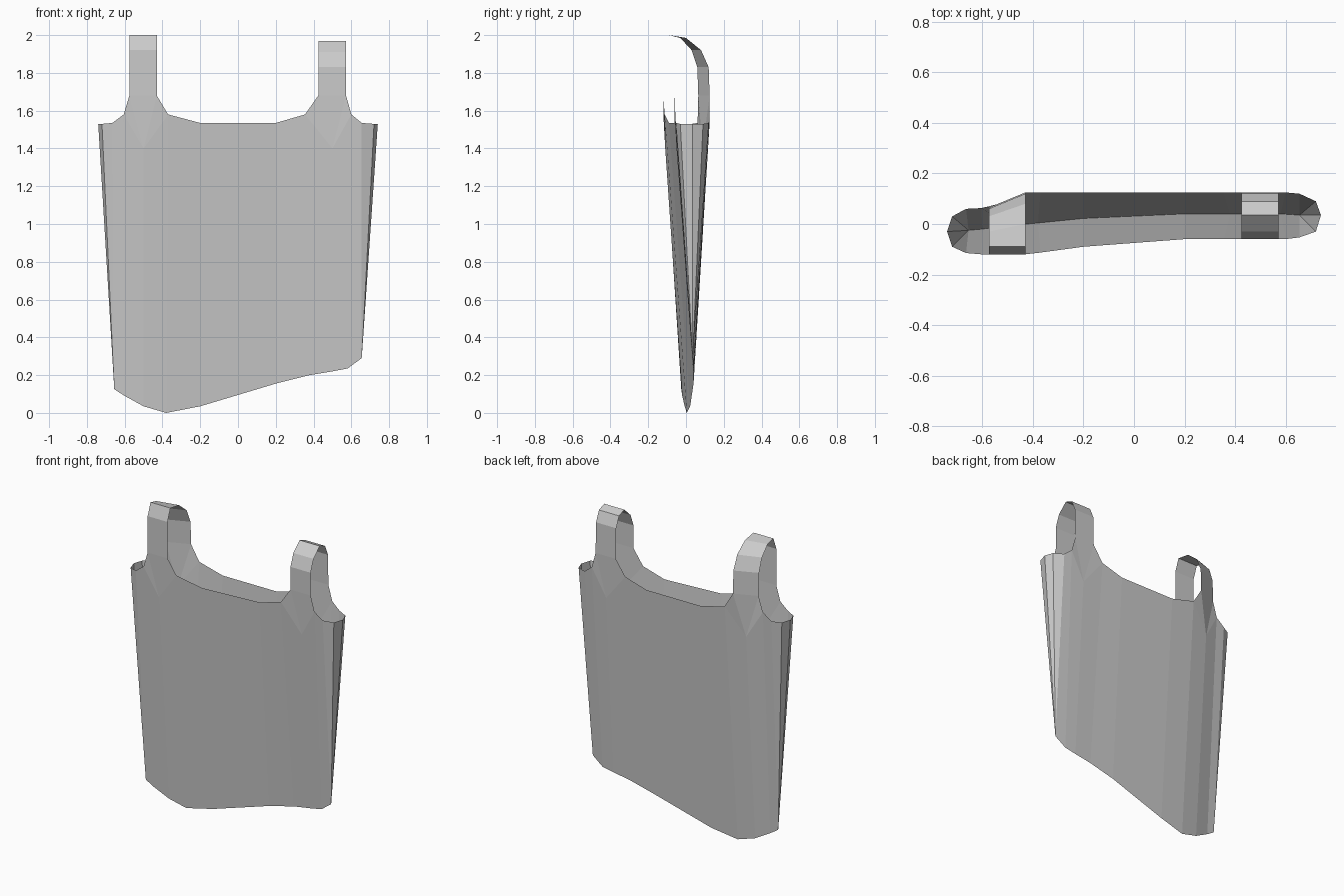
import bpy
import bmesh

plastic = bpy.data.materials.new("grey plastic")
plastic.diffuse_color = (0.6, 0.6, 0.6, 1)

# Bag columns: top x, front y, back y, top z, then bottom x, y, z.
# The first and last three columns fan out of the bottom corners as side gussets.
columns = [
    (-0.74, -0.03, -0.03, 1.53, -0.655, -0.025, 0.125),
    (-0.72, -0.09, 0.03, 1.53, -0.655, -0.025, 0.125),
    (-0.665, -0.115, 0.06, 1.535, -0.655, -0.025, 0.125),
    (-0.605, -0.12, 0.063, 1.58, -0.60, -0.02, 0.09),
    (-0.50, -0.11, 0.088, 1.40, -0.50, -0.007, 0.035),
    (-0.37, -0.113, 0.125, 1.58, -0.38, 0.004, 0.0),
    (-0.20, -0.09, 0.125, 1.535, -0.20, 0.022, 0.035),
    (0.20, -0.06, 0.125, 1.535, 0.20, 0.04, 0.155),
    (0.355, -0.06, 0.125, 1.58, 0.38, 0.04, 0.20),
    (0.50, -0.05, 0.117, 1.40, 0.50, 0.04, 0.22),
    (0.60, -0.06, 0.125, 1.58, 0.58, 0.04, 0.235),
    (0.655, -0.053, 0.12, 1.535, 0.655, 0.035, 0.29),
    (0.72, -0.03, 0.09, 1.53, 0.655, 0.035, 0.29),
    (0.74, 0.035, 0.035, 1.53, 0.655, 0.035, 0.29),
]

# Handles: index of the middle column, x of both edges,
# and the loop from front to back as (y at left edge, y at right edge, z)
handles = [
    (4, -0.575, -0.43, [(-0.12, -0.12, 1.68), (-0.12, -0.12, 1.92),
                        (-0.09, -0.09, 2.0), (-0.03, 0.0, 1.985),
                        (0.03, 0.08, 1.92), (0.06, 0.12, 1.83),
                        (0.065, 0.125, 1.68)]),
    (9, 0.425, 0.572, [(-0.06, -0.06, 1.68), (-0.06, -0.06, 1.83),
                       (-0.03, -0.03, 1.91), (0.035, 0.035, 1.97),
                       (0.09, 0.09, 1.95), (0.12, 0.12, 1.88),
                       (0.125, 0.125, 1.68)]),
]

bm = bmesh.new()
shared = {}


def add_face(points, flip=False):
    """Face through points, sharing vertices and dropping repeats."""
    verts = []
    for p in points:
        if p not in shared:
            shared[p] = bm.verts.new(p)
        if shared[p] not in verts:
            verts.append(shared[p])
    bm.faces.new(verts[::-1] if flip else verts)


def top(i, back):
    c = columns[i]
    return (c[0], c[2] if back else c[1], c[3])


# Front and back walls, meeting along the bottom seam
for back in (False, True):
    for i in range(len(columns) - 1):
        add_face([columns[i][4:], columns[i + 1][4:],
                  top(i + 1, back), top(i, back)], back)

for mid, xl, xr, loop in handles:
    edges = [((xl, yl, z), (xr, yr, z)) for yl, yr, z in loop]
    # Flared roots of the handle on both walls
    for back, (left, right) in ((False, edges[0]), (True, edges[-1])):
        m, a, b = top(mid, back), top(mid - 1, back), top(mid + 1, back)
        add_face([a, m, left], back)
        add_face([m, right, left], back)
        add_face([m, b, right], back)
    # Strap over the top
    for (l0, r0), (l1, r1) in zip(edges, edges[1:]):
        add_face([l0, r0, r1, l1])

mesh = bpy.data.meshes.new("carrier_bag")
bm.to_mesh(mesh)
bm.free()
mesh.materials.append(plastic)
bag = bpy.data.objects.new("carrier_bag", mesh)
bpy.context.collection.objects.link(bag)
